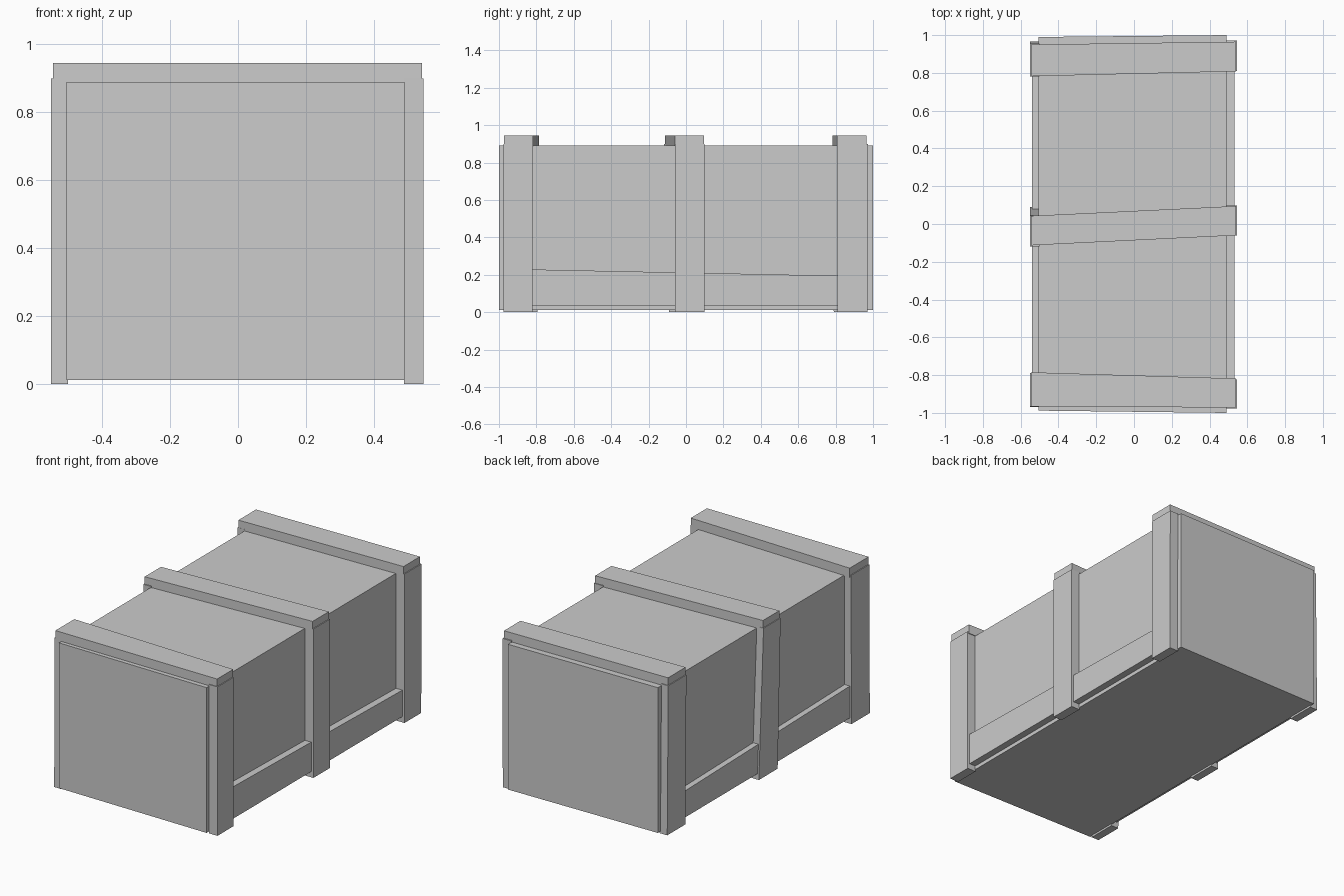
import bpy

if "Cube" in bpy.data.objects:
    bpy.data.objects.remove(bpy.data.objects["Cube"])


def slab(name, quad, lo, hi, axis):
    """Extrude a four-cornered outline between lo and hi along x or z."""
    def place(p, h):
        return (h, p[0], p[1]) if axis == 'x' else (p[0], p[1], h)
    verts = [place(p, lo) for p in quad] + [place(p, hi) for p in quad]
    faces = [(3, 2, 1, 0), (4, 5, 6, 7)]
    faces += [(i, (i + 1) % 4, (i + 1) % 4 + 4, i + 4) for i in range(4)]
    mesh = bpy.data.meshes.new(name)
    mesh.from_pydata(verts, [], faces)
    obj = bpy.data.objects.new(name, mesh)
    bpy.context.collection.objects.link(obj)
    return obj


# Main box, very slightly out of square
slab("crate_body", [(-0.505, -0.988), (0.49, -1.0), (0.49, 1.0), (-0.505, 0.99)],
     0.012, 0.89, 'z')

# Crooked battens across the lid: y range at the left end, y range at the right end
lid = {"front": (-0.965, -0.785, -0.972, -0.818),
       "middle": (-0.113, 0.043, -0.06, 0.095),
       "back": (0.782, 0.95, 0.808, 0.965)}
for place, (l0, l1, r0, r1) in lid.items():
    slab(place + "_lid_batten", [(-0.545, l0), (0.541, r0), (0.541, r1), (-0.545, l1)],
         0.888, 0.945, 'z')

# Upright battens: y range at the bottom, y range at the top
posts = {
    "right": {"front": (-0.976, -0.822, -0.976, -0.822),
              "middle": (-0.06, 0.098, -0.06, 0.098),
              "back": (0.81, 0.97, 0.81, 0.972)},
    "left": {"front": (-0.97, -0.795, -0.965, -0.79),
             "middle": (-0.09, 0.09, -0.118, 0.045),
             "back": (0.79, 0.965, 0.782, 0.955)},
}
spans = {"right": (0.488, 0.546), "left": (-0.55, -0.5)}
for side, group in posts.items():
    for place, (b0, b1, t0, t1) in group.items():
        slab(f"{side}_{place}_upright", [(b0, 0.0), (b1, 0.0), (t1, 0.9), (t0, 0.9)],
             *spans[side], 'x')

# Sloping rails along the lower sides
for side, lo, hi in (("right", 0.488, 0.532), ("left", -0.54, -0.5)):
    slab(side + "_lower_rail", [(-0.9, 0.035), (0.9, 0.035), (0.9, 0.193), (-0.9, 0.23)],
         lo, hi, 'x')
